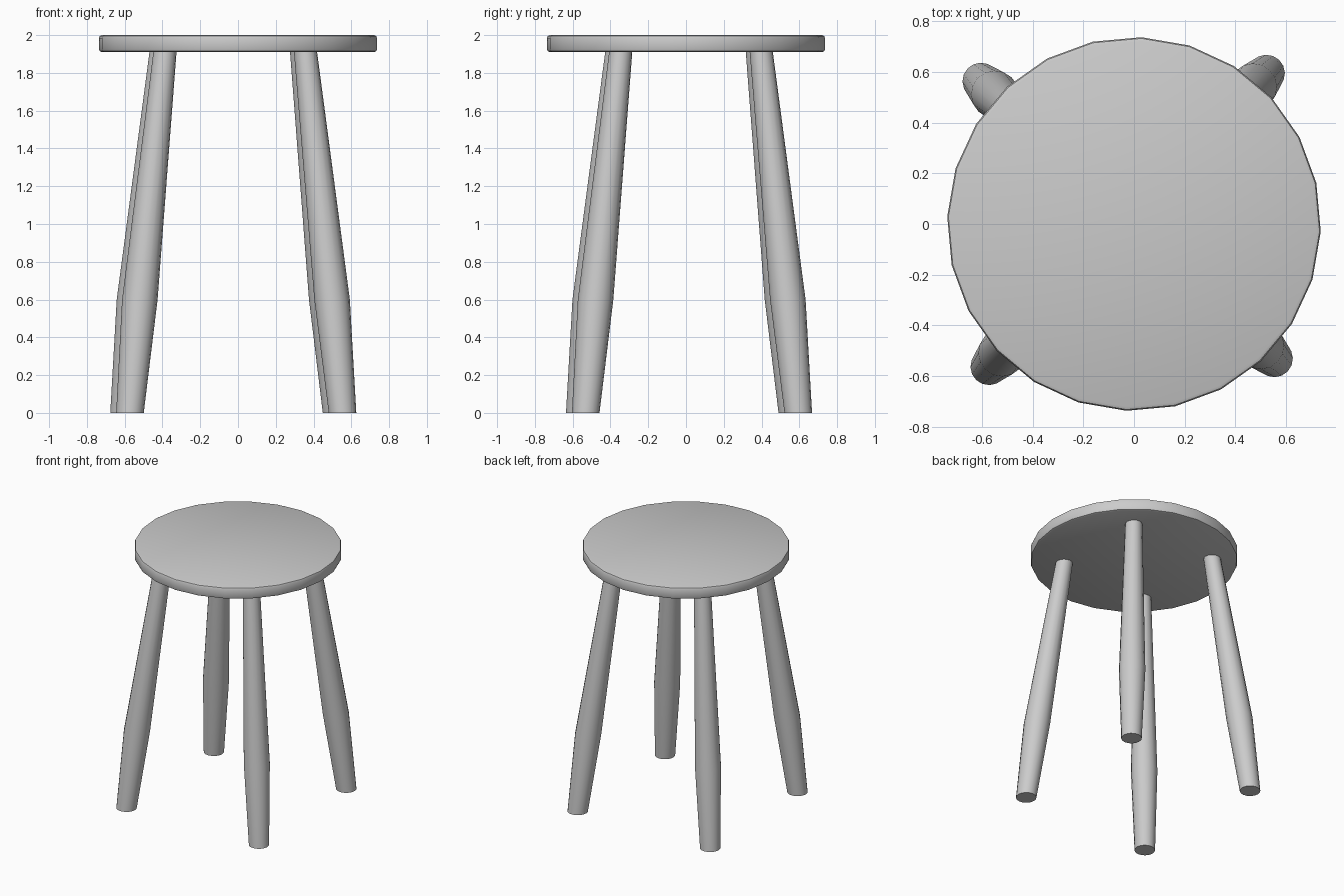
import bpy
import bmesh
from math import radians, pi, cos, sin
from mathutils import Matrix, Vector

cube = bpy.data.objects.get("Cube")
if cube:
    bpy.data.objects.remove(cube, do_unlink=True)

GREY = (0.6, 0.6, 0.6, 1)
grey = bpy.data.materials.new("plain grey")
grey.use_nodes = True
grey.diffuse_color = GREY
grey.node_tree.nodes["Principled BSDF"].inputs["Base Color"].default_value = GREY


def add_object(name, bm):
    """Turn a bmesh into a smooth-shaded grey object."""
    bmesh.ops.recalc_face_normals(bm, faces=bm.faces)
    mesh = bpy.data.meshes.new(name)
    bm.to_mesh(mesh)
    bm.free()
    mesh.materials.append(grey)
    obj = bpy.data.objects.new(name, mesh)
    bpy.context.collection.objects.link(obj)
    bpy.ops.object.select_all(action="DESELECT")
    obj.select_set(True)
    bpy.context.view_layer.objects.active = obj
    bpy.ops.object.shade_smooth_by_angle(angle=radians(35))
    return obj


# Seat: a 24-sided disc with a rounded rim
bm = bmesh.new()
bmesh.ops.create_cone(bm, cap_ends=True, segments=24, radius1=0.737, radius2=0.737,
                      depth=0.09, matrix=Matrix.Translation((0, 0, 1.955))
                      @ Matrix.Rotation(radians(-2.3), 4, "Z"))
rim = [e for e in bm.edges if abs(e.verts[0].co.z - e.verts[1].co.z) < 0.001]
bmesh.ops.bevel(bm, geom=rim, offset=0.016, segments=2, profile=0.5, affect="EDGES")
add_object("seat", bm)

# Legs: splayed, swelling at a low knee (height, distance from centre, radius)
SECTIONS = [(0, 0.796, 0.073), (0.6, 0.72, 0.094), (1.92, 0.525, 0.061)]
SIDES = 16
HUB = Vector((-0.025, 0.016, 0))


def add_leg(name, angle):
    bm = bmesh.new()
    rings = []
    for z, reach, radius in SECTIONS:
        centre = HUB + Vector((reach * cos(angle), reach * sin(angle), z))
        rings.append([bm.verts.new(centre + radius * Vector((cos(a), sin(a), 0)))
                      for a in (angle + 2 * pi * i / SIDES for i in range(SIDES))])
    for low, high in zip(rings, rings[1:]):
        for i in range(SIDES):
            j = (i + 1) % SIDES
            bm.faces.new((low[i], low[j], high[j], high[i]))
    bm.faces.new(rings[0][::-1])
    bm.faces.new(rings[-1])
    add_object(name, bm)


for i, corner in enumerate(("back_left", "back_right", "front_right", "front_left")):
    add_leg(corner + "_leg", radians(46.6 + 90 * i))
